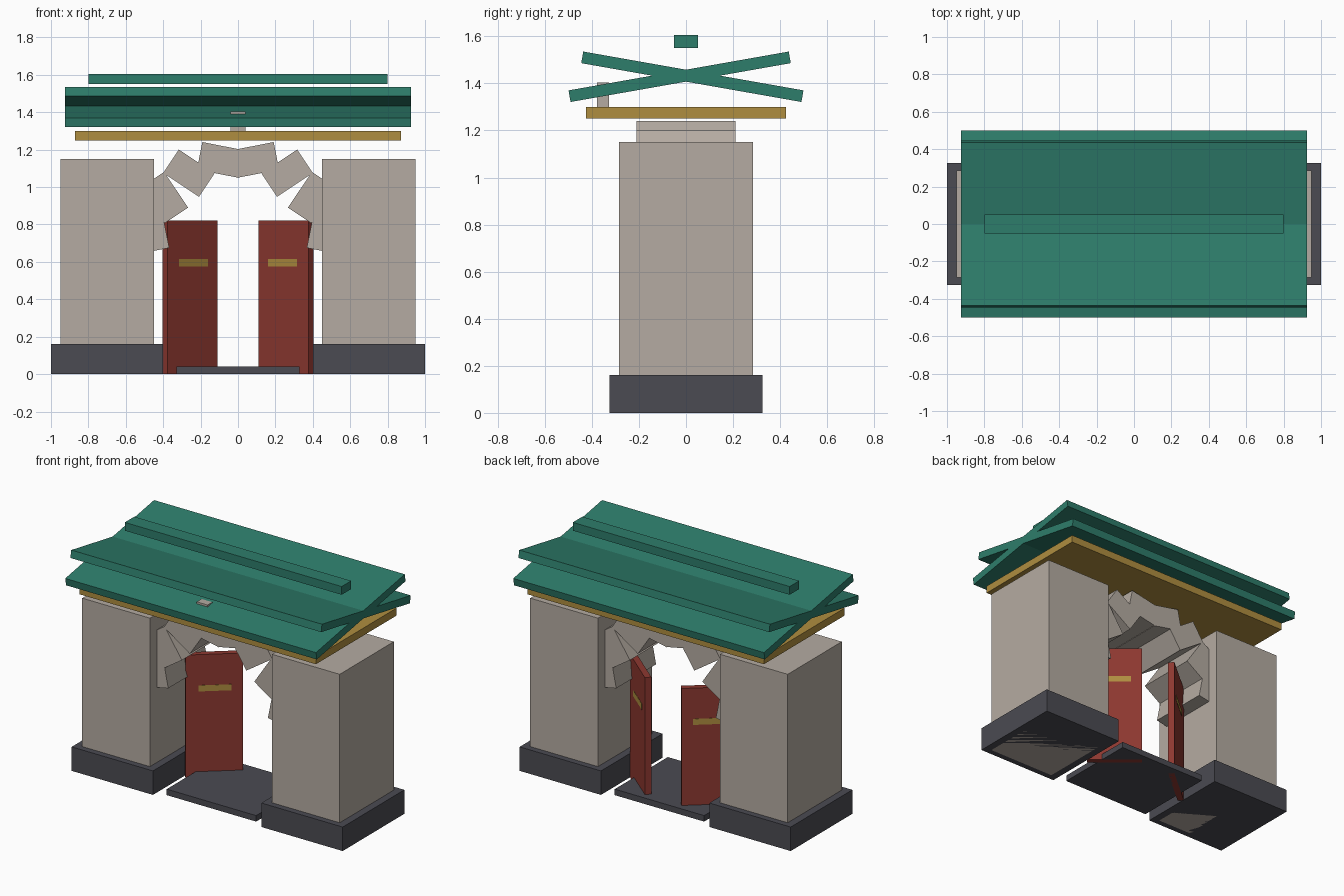
import bpy
from math import sin, cos, radians

cube = bpy.data.objects.get("Cube")
if cube:
    bpy.data.objects.remove(cube, do_unlink=True)


def material(name, rgb):
    m = bpy.data.materials.new(name)
    m.use_nodes = True
    colour = (*rgb, 1.0)
    m.diffuse_color = colour
    m.node_tree.nodes["Principled BSDF"].inputs["Base Color"].default_value = colour
    return m


stone = material("pale stone", (0.46, 0.41, 0.36))
slate = material("dark slate", (0.07, 0.07, 0.085))
green = material("green roof", (0.027, 0.205, 0.147))
gold = material("gold", (0.43, 0.27, 0.05))
red = material("red door", (0.27, 0.04, 0.03))


def box(name, centre, size, mat, rot=(0, 0, 0)):
    """Box with its scale applied, rotated about its centre (degrees)."""
    bpy.ops.mesh.primitive_cube_add(size=1, location=centre)
    ob = bpy.context.object
    ob.name = name
    for v in ob.data.vertices:
        v.co = [c * s for c, s in zip(v.co, size)]
    ob.rotation_euler = [radians(a) for a in rot]
    ob.data.materials.append(mat)
    return ob


# Piers on plinths, and doors swung open towards the back
OPEN = 40
for side, s in (("left", 1), ("right", -1)):
    box(side + "_plinth", (s * 0.7, 0, 0.08), (0.6, 0.65, 0.16), slate)
    box(side + "_pier", (s * 0.7, 0, 0.575), (0.5, 0.57, 1.15), stone)

    def along(d):
        return s * (0.39 - d * cos(radians(OPEN))), d * sin(radians(OPEN))

    turn = (0, 0, -s * OPEN)
    box(side + "_door", (*along(0.175), 0.41), (0.35, 0.04, 0.82), red, turn)
    box(side + "_door_bar", (*along(0.18), 0.595), (0.2, 0.043, 0.04), gold, turn)

# Threshold between the plinths
box("threshold", (0, 0, 0.02), (0.66, 0.56, 0.04), slate)

# Jagged arch of tilted blocks
RADIUS, SPRING, COUNT = 0.473, 0.681, 8
for i in range(COUNT):
    a = -90 + (i + 0.5) * 180 / COUNT
    x, z = RADIUS * sin(radians(a)), SPRING + RADIUS * cos(radians(a))
    box(f"arch_block_{i + 1}", (x, 0, z), (0.23, 0.42, 0.15), stone, (0, -a, 0))

# Beam, crossed roof slabs, ridge and small front plaque
box("beam", (0, 0, 1.275), (1.745, 0.85, 0.05), gold)
for name, s in (("front", 1), ("back", -1)):
    box(name + "_roof_slab", (0, -s * 0.027, 1.428), (1.85, 0.95, 0.05), green, (s * 10, 0, 0))
box("ridge", (0, 0, 1.578), (1.6, 0.1, 0.055), green)
box("plaque", (0, -0.353, 1.352), (0.08, 0.05, 0.105), stone)
